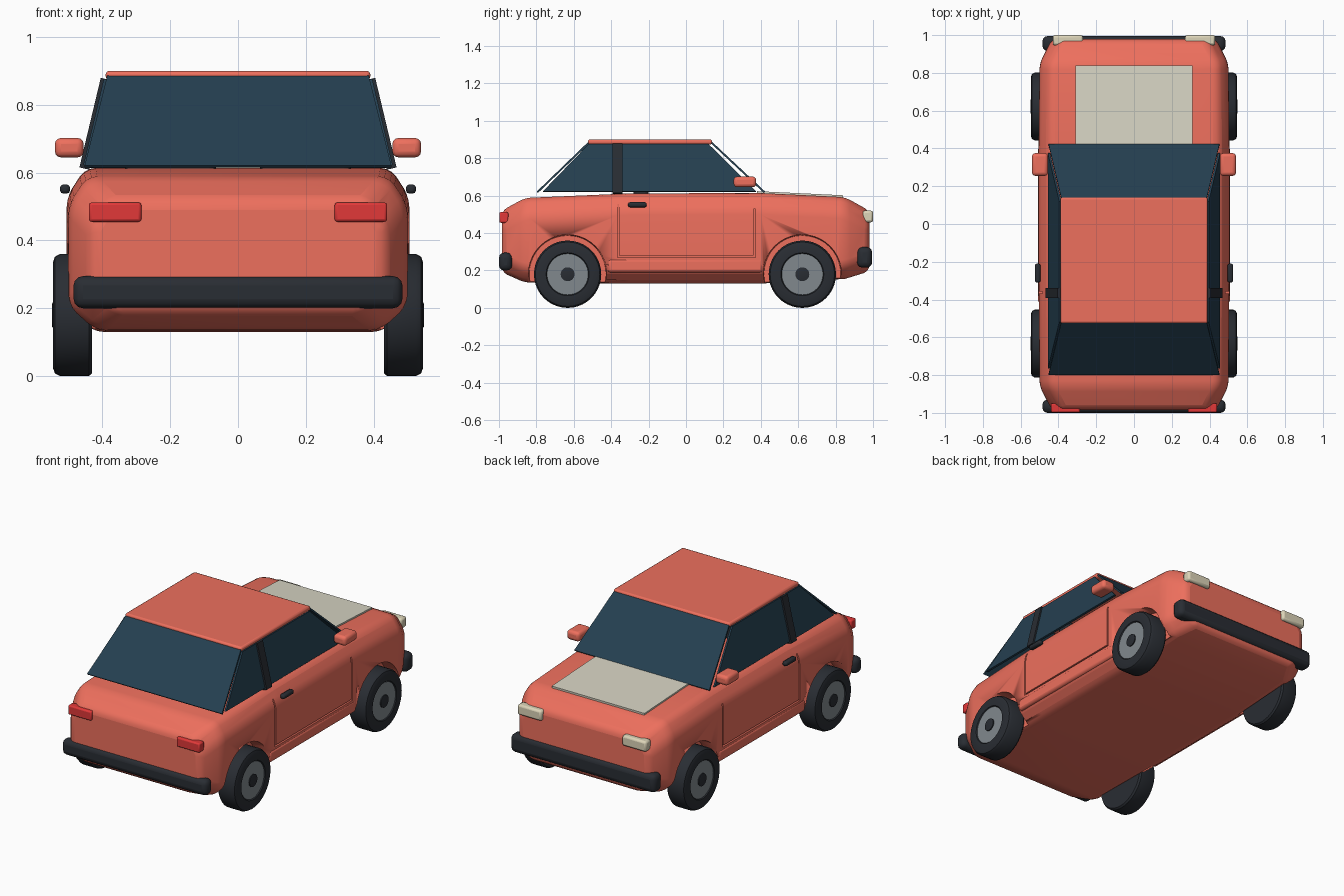
import bpy, bmesh, math
from mathutils import Vector

if "Cube" in bpy.data.objects:
    bpy.data.objects.remove(bpy.data.objects["Cube"])


def material(name, rgb):
    m = bpy.data.materials.new(name)
    m.diffuse_color = (*rgb, 1)
    m.use_nodes = True
    m.node_tree.nodes["Principled BSDF"].inputs["Base Color"].default_value = m.diffuse_color
    return m


PAINT = material("coral_paint", (0.85, 0.16, 0.11))
GLASS = material("dark_glass", (0.018, 0.05, 0.08))
DARK = material("dark_rubber", (0.022, 0.026, 0.033))
RIM = material("rim_grey", (0.22, 0.25, 0.27))
CREAM = material("cream", (0.72, 0.66, 0.48))
PANEL = material("pale_panel", (0.68, 0.66, 0.55))
RED = material("lamp_red", (0.75, 0.04, 0.04))


def finish(bm, name, mat, bevel=0, segments=2):
    bmesh.ops.recalc_face_normals(bm, faces=bm.faces)
    me = bpy.data.meshes.new(name)
    bm.to_mesh(me)
    bm.free()
    ob = bpy.data.objects.new(name, me)
    bpy.context.collection.objects.link(ob)
    if mat:
        me.materials.append(mat)
    if bevel:
        b = ob.modifiers.new("bevel", 'BEVEL')
        b.width, b.segments, b.limit_method = bevel, segments, 'ANGLE'
        b.angle_limit = math.radians(20)
    return ob


def smooth(ob, angle=35):
    bpy.ops.object.select_all(action='DESELECT')
    ob.select_set(True)
    bpy.context.view_layer.objects.active = ob
    bpy.ops.object.shade_smooth_by_angle(angle=math.radians(angle))


def box(name, x, y, z, mat, bevel=0, segments=2):
    bm = bmesh.new()
    bmesh.ops.create_cube(bm, size=1)
    for v in bm.verts:
        v.co = [(a + b) / 2 + c * (b - a) for (a, b), c in zip((x, y, z), v.co)]
    ob = finish(bm, name, mat, bevel, segments)
    if bevel:
        smooth(ob)
    return ob


def mirrored(s, a, b):
    return tuple(sorted((s * a, s * b)))


def sheet(name, corners, thick, mat):
    """Flat panel given a centred thickness."""
    bm = bmesh.new()
    pts = [Vector(c) for c in corners]
    n = (pts[1] - pts[0]).cross(pts[2] - pts[0]).normalized() * thick / 2
    a = [bm.verts.new(p - n) for p in pts]
    b = [bm.verts.new(p + n) for p in pts]
    bm.faces.new(a)
    bm.faces.new(b)
    for i in range(len(pts)):
        j = (i + 1) % len(pts)
        bm.faces.new((a[i], a[j], b[j], b[i]))
    return finish(bm, name, mat)


def lathe(name, profile, y, z, s, mat, n=40):
    """Revolve (x, radius) pairs about an axis parallel to x."""
    bm = bmesh.new()
    rings = [[bm.verts.new((s * x, y + r * math.cos(2 * math.pi * i / n),
                            z + r * math.sin(2 * math.pi * i / n)))
              for i in range(n)] for x, r in profile]
    for p, q in zip(rings, rings[1:]):
        for i in range(n):
            j = (i + 1) % n
            bm.faces.new((p[i], p[j], q[j], q[i]))
    bm.faces.new(rings[0])
    bm.faces.new(rings[-1])
    ob = finish(bm, name, mat)
    smooth(ob)
    return ob


# Body shell, lofted from tail to nose: y, half width, bottom, top
sections = [(-0.985, 0.435, 0.19, 0.52), (-0.86, 0.50, 0.135, 0.588),
            (-0.30, 0.505, 0.13, 0.612), (0.40, 0.505, 0.13, 0.614),
            (0.85, 0.50, 0.155, 0.592), (0.98, 0.435, 0.195, 0.52)]
bm = bmesh.new()
loops = []
for y, w, zb, zt in sections:
    half = [(w - 0.08, zb), (w, zb + 0.07), (w, zt - 0.085), (w - 0.055, zt)]
    ring = half + [(-x, z) for x, z in reversed(half)]
    loops.append([bm.verts.new((x, y, z)) for x, z in ring])
for p, q in zip(loops, loops[1:]):
    for i in range(8):
        j = (i + 1) % 8
        bm.faces.new((p[i], p[j], q[j], q[i]))
bm.faces.new(loops[0])
bm.faces.new(loops[-1])
body = finish(bm, "body_shell", PAINT, 0.03, 3)

# Wheel arches and door seams cut into the shell
WHEELS = {"rear": -0.633, "front": 0.622}
cutters = []
for s in (-1, 1):
    for y in WHEELS.values():
        cutters.append(lathe("arch_cutter", [(0.42, 0.205), (0.6, 0.215)], y, 0.182, s, None))
    for ys, zs in (((-0.367, -0.358), (0.27, 0.66)), ((0.362, 0.371), (0.27, 0.53)),
                   ((-0.358, 0.362), (0.27, 0.279))):
        cutters.append(box("seam_cutter", mirrored(s, 0.485, 0.6), ys, zs, None))
for c in cutters:
    c.hide_render = True
    c.hide_set(True)
    m = body.modifiers.new("cut", 'BOOLEAN')
    m.operation, m.solver, m.object = 'DIFFERENCE', 'EXACT', c
smooth(body)

# Roof, hood panel, windscreen and rear window
box("roof", (-0.39, 0.39), (-0.525, 0.14), (0.873, 0.90), PAINT, 0.01)
sheet("hood_panel", [(-0.31, 0.38, 0.618), (0.31, 0.38, 0.618),
                     (0.31, 0.84, 0.596), (-0.31, 0.84, 0.596)], 0.012, PANEL)
for name, yt, yb in (("windscreen", 0.135, 0.42), ("rear_window", -0.518, -0.795)):
    sheet(name, [(-0.385, yt, 0.885), (0.385, yt, 0.885),
                 (0.452, yb, 0.618), (-0.452, yb, 0.618)], 0.01, GLASS)

# Bumpers
box("rear_bumper", (-0.485, 0.485), (-1.0, -0.93), (0.20, 0.295), DARK, 0.028, 3)
box("front_bumper", (-0.485, 0.485), (0.915, 0.995), (0.215, 0.325), DARK, 0.028, 3)

for s, side in ((-1, "left"), (1, "right")):
    # Side glass and door pillar
    sheet(side + "_side_window", [(s * 0.45, -0.765, 0.622), (s * 0.45, 0.375, 0.622),
                                  (s * 0.39, 0.12, 0.875), (s * 0.39, -0.52, 0.875)], 0.012, GLASS)
    sheet(side + "_pillar", [(s * 0.453, -0.393, 0.612), (s * 0.453, -0.34, 0.612),
                             (s * 0.39, -0.34, 0.876), (s * 0.39, -0.393, 0.876)], 0.03, DARK)
    # Sill, handle, mirror
    box(side + "_sill", mirrored(s, 0.44, 0.508), (-0.42, 0.41), (0.19, 0.262), PAINT, 0.015)
    box(side + "_door_handle", mirrored(s, 0.495, 0.525), (-0.31, -0.21), (0.538, 0.565), DARK, 0.01)
    box(side + "_mirror", mirrored(s, 0.455, 0.54), (0.255, 0.375), (0.645, 0.702), PAINT, 0.018, 3)
    # Lamps
    box(side + "_tail_lamp", mirrored(s, 0.285, 0.44), (-0.998, -0.95), (0.455, 0.512), RED, 0.008)
    box(side + "_head_lamp", mirrored(s, 0.27, 0.43), (0.945, 1.0), (0.457, 0.52), CREAM, 0.012)
    # Seat back
    box(side + "_seat_back", mirrored(s, 0.065, 0.333), (-0.28, -0.20), (0.50, 0.76), DARK, 0.02)
    # Wheels
    for end, y in WHEELS.items():
        n = side + "_" + end
        lathe(n + "_tyre", [(0.43, 0.172), (0.44, 0.18), (0.525, 0.18), (0.54, 0.172),
                            (0.546, 0.155), (0.546, 0.115), (0.535, 0.108)], y, 0.18, s, DARK)
        lathe(n + "_rim", [(0.50, 0.11), (0.541, 0.11), (0.541, 0.03)], y, 0.18, s, RIM)
        lathe(n + "_hub", [(0.52, 0.037), (0.547, 0.037), (0.549, 0.03)], y, 0.18, s, DARK)
